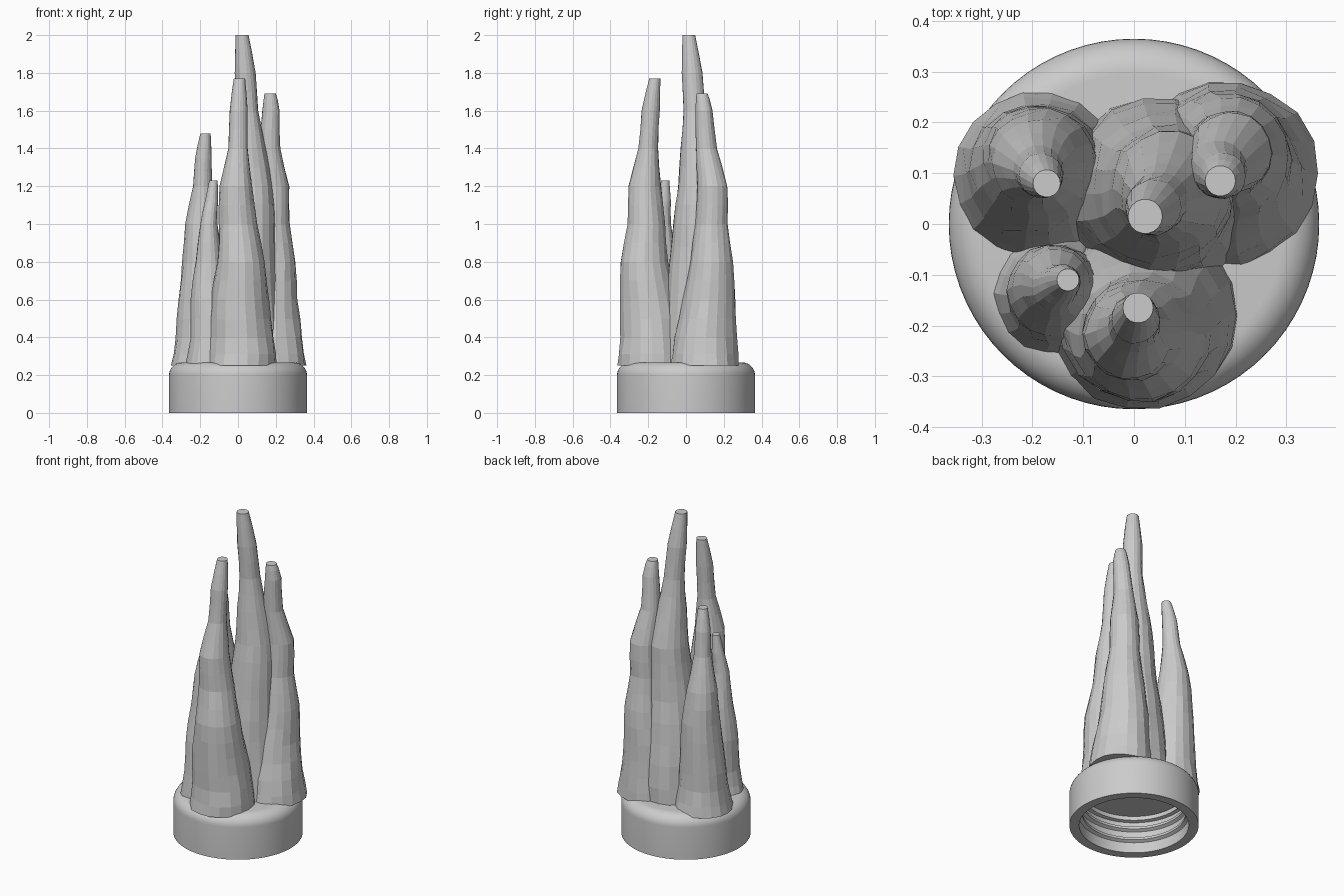
import bpy, bmesh, math, random
from mathutils import Vector

random.seed(4)
cube = bpy.data.objects.get("Cube")
if cube:
    bpy.data.objects.remove(cube, do_unlink=True)

grey = bpy.data.materials.new("light grey")
grey.use_nodes = True
grey.diffuse_color = (0.6, 0.6, 0.6, 1)
grey.node_tree.nodes["Principled BSDF"].inputs["Base Color"].default_value = (0.6, 0.6, 0.6, 1)


def make_object(name, bm):
    bmesh.ops.recalc_face_normals(bm, faces=bm.faces)
    mesh = bpy.data.meshes.new(name)
    bm.to_mesh(mesh)
    bm.free()
    mesh.materials.append(grey)
    obj = bpy.data.objects.new(name, mesh)
    bpy.context.collection.objects.link(obj)
    return obj


def bridge(bm, a, b):
    n = len(a)
    for i in range(n):
        bm.faces.new((a[i], a[(i + 1) % n], b[(i + 1) % n], b[i]))


def smooth_path(keys, per_span):
    """Catmull-Rom interpolation through the key rows."""
    pts = [Vector(k) for k in keys]
    pts = [pts[0]] + pts + [pts[-1]]
    out = []
    for p0, p1, p2, p3 in zip(pts, pts[1:], pts[2:], pts[3:]):
        for s in range(per_span):
            t = s / per_span
            out.append(0.5 * (2 * p1 + (p2 - p0) * t + (2 * p0 - 5 * p1 + 4 * p2 - p3) * t**2
                              + (3 * p1 - p0 - 3 * p2 + p3) * t**3))
    return out + [pts[-1]]


def spire(name, keys, sides=18):
    """Wavering tapered column; each key is centre x, centre y, height, radius."""
    bm = bmesh.new()
    rings = []
    path = smooth_path(keys, 2)
    for k, (x, y, z, r) in enumerate(path):
        wobble = 0.025 if k < len(path) - 2 else 0
        ring = []
        for i in range(sides):
            a = math.tau * i / sides
            q = r * (1 + random.uniform(-wobble, wobble))
            ring.append(bm.verts.new((x + q * math.cos(a), y + q * math.sin(a), z)))
        rings.append(ring)
    for a, b in zip(rings, rings[1:]):
        bridge(bm, a, b)
    bm.faces.new(rings[0])
    bm.faces.new(rings[-1])
    return make_object(name, bm)


def lathe(name, profile, segments=72):
    """Spin a profile of radius, height; both ends close on flat discs."""
    bm = bmesh.new()
    rings = [[bm.verts.new((r * math.cos(math.tau * i / segments),
                            r * math.sin(math.tau * i / segments), z))
              for i in range(segments)] for r, z in profile]
    for a, b in zip(rings, rings[1:]):
        bridge(bm, a, b)
    bm.faces.new(rings[0])
    bm.faces.new(rings[-1])
    return make_object(name, bm)


# Hollow screw cap: rounded shoulder outside, two thread ridges inside
shoulder = [(0.295 + 0.07 * math.cos(a), 0.2 + 0.068 * math.sin(a))
            for a in (math.radians(d) for d in range(0, 91, 10))]
threads = []
for z in (0.15, 0.08):
    threads += [(0.31, z + 0.02), (0.292, z + 0.01), (0.292, z - 0.005), (0.31, z - 0.015)]
cap = lathe("screw_cap", [(0.27, 0.225), (0.29, 0.225), (0.29, 0.2), (0.31, 0.195)] + threads
            + [(0.31, 0), (0.365, 0)] + shoulder)
bpy.context.view_layer.objects.active = cap
cap.select_set(True)
bpy.ops.object.shade_smooth_by_angle(angle=math.radians(30))

# Five spires rising from the cap
spire("tall_spire", [
    (0.05, 0.06, 0.25, 0.19), (0.05, 0.065, 0.5, 0.175), (0.055, 0.06, 0.75, 0.152),
    (0.065, 0.06, 1.0, 0.13), (0.07, 0.07, 1.2, 0.112), (0.06, 0.055, 1.4, 0.085),
    (0.05, 0.045, 1.6, 0.058), (0.038, 0.032, 1.8, 0.055), (0.022, 0.015, 2.0, 0.034)])

spire("front_spire", [
    (0.018, -0.18, 0.25, 0.187), (0.018, -0.18, 0.4, 0.172), (0.01, -0.198, 0.6, 0.152),
    (0.015, -0.22, 0.8, 0.125), (0.0, -0.21, 1.0, 0.1), (-0.01, -0.218, 1.2, 0.086),
    (0.0, -0.2, 1.4, 0.052), (0.003, -0.187, 1.6, 0.048), (0.008, -0.165, 1.77, 0.03)])

spire("back_left_spire", [
    (0.18, 0.1, 0.25, 0.182), (0.175, 0.105, 0.4, 0.165), (0.175, 0.122, 0.6, 0.14),
    (0.19, 0.135, 0.8, 0.115), (0.185, 0.135, 1.0, 0.087), (0.19, 0.14, 1.2, 0.08),
    (0.167, 0.108, 1.4, 0.056), (0.175, 0.095, 1.6, 0.046), (0.17, 0.085, 1.69, 0.03)])

spire("back_right_spire", [
    (-0.19, 0.095, 0.25, 0.165), (-0.19, 0.1, 0.4, 0.14), (-0.19, 0.11, 0.6, 0.125),
    (-0.187, 0.12, 0.8, 0.108), (-0.195, 0.12, 1.0, 0.085), (-0.188, 0.105, 1.2, 0.05),
    (-0.183, 0.095, 1.35, 0.044), (-0.172, 0.08, 1.48, 0.027)])

spire("small_spire", [
    (-0.155, -0.135, 0.25, 0.122), (-0.15, -0.14, 0.4, 0.1), (-0.16, -0.13, 0.6, 0.09),
    (-0.155, -0.12, 0.8, 0.07), (-0.155, -0.125, 1.0, 0.045),
    (-0.14, -0.115, 1.12, 0.035), (-0.13, -0.11, 1.23, 0.022)])
